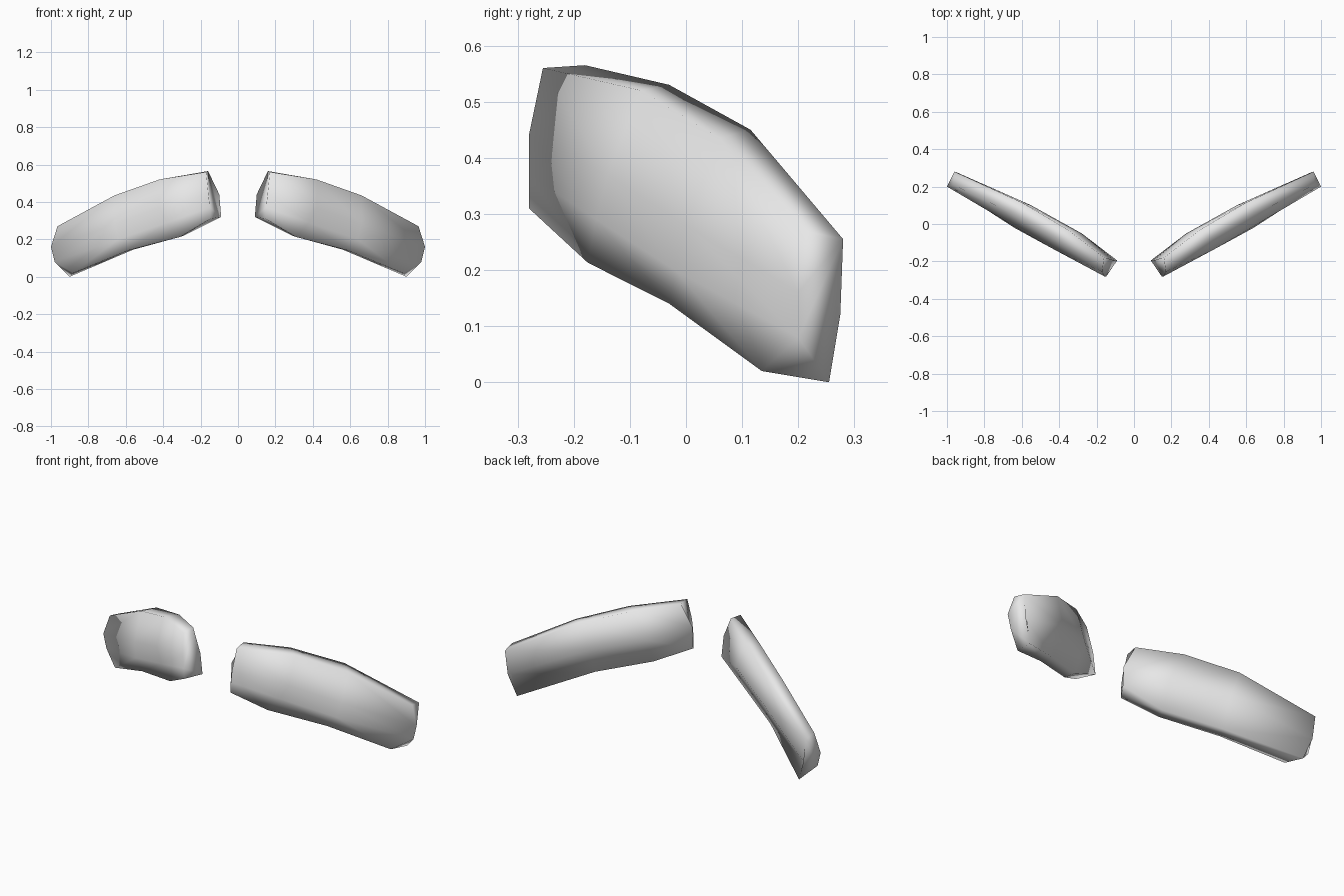
import bpy
import bmesh

# Remove the default cube
default_cube = bpy.data.objects.get("Cube")
if default_cube:
    bpy.data.objects.remove(default_cube, do_unlink=True)


def make_material(name, colour):
    material = bpy.data.materials.new(name)
    material.use_nodes = True
    material.diffuse_color = colour
    shader = next(n for n in material.node_tree.nodes if n.type == "BSDF_PRINCIPLED")
    shader.inputs["Base Color"].default_value = colour
    return material


pale_grey = make_material("pale_grey", (0.8, 0.8, 0.8, 1))

# Cross-sections from the inner end to the outer end, each going round as
# four front points from the top down, then three back points from the bottom up
sections = [
    [(.17, -.255, .56), (.158, -.28, .44), (.15, -.28, .37), (.148, -.28, .31),
     (.09, -.195, .32), (.1, -.2, .44), (.16, -.18, .565)],
    [(.42, -.08, .52), (.42, -.14, .37), (.38, -.16, .29), (.31, -.175, .213),
     (.29, -.12, .22), (.28, -.05, .37), (.355, -.03, .53)],
    [(.66, .06, .435), (.66, 0, .28), (.64, -.02, .2), (.59, -.03, .14),
     (.56, .03, .145), (.55, .1, .3), (.6, .115, .45)],
    [(.965, .21, .27), (1, .2, .16), (.98, .2, .08), (.88, .135, .02),
     (.9, .255, 0), (.945, .275, .12), (.96, .28, .255)],
]


def build_bar(name, side):
    """Loft one curved, tapering bar; side is 1 for left and -1 for right."""
    bm = bmesh.new()
    rings = [
        [bm.verts.new((side * x, y, z)) for x, y, z in section]
        for section in sections
    ]
    # Long sides
    for ring, following in zip(rings, rings[1:]):
        for i in range(len(ring)):
            j = (i + 1) % len(ring)
            bm.faces.new((ring[i], ring[j], following[j], following[i]))
    # End caps
    bm.faces.new(rings[0])
    bm.faces.new(rings[-1])
    bmesh.ops.recalc_face_normals(bm, faces=bm.faces)
    # Soft shading over the whole bar, ends included
    for face in bm.faces:
        face.smooth = True

    mesh = bpy.data.meshes.new(name)
    bm.to_mesh(mesh)
    bm.free()
    mesh.materials.append(pale_grey)
    bar = bpy.data.objects.new(name, mesh)
    bpy.context.collection.objects.link(bar)


build_bar("left_curved_bar", 1)
build_bar("right_curved_bar", -1)
